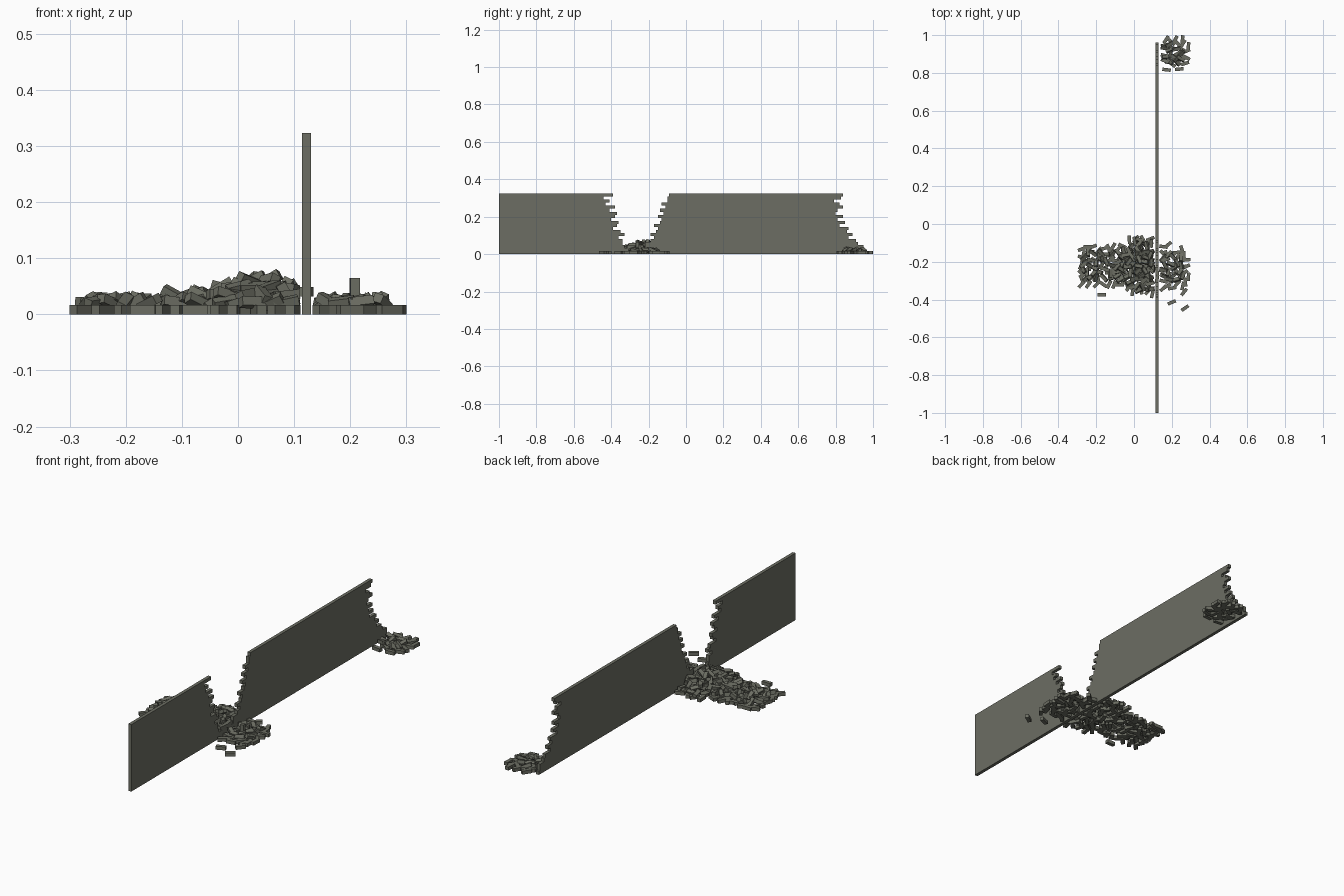
import bpy, bmesh, math, random
from mathutils import Matrix, Vector, Euler

if "Cube" in bpy.data.objects:
    bpy.data.objects.remove(bpy.data.objects["Cube"])

random.seed(7)
stone = bpy.data.materials.new("grey_green_stone")
stone.diffuse_color = (0.15, 0.155, 0.125, 1)
stone.use_nodes = True
stone.node_tree.nodes["Principled BSDF"].inputs["Base Color"].default_value = stone.diffuse_color

COURSE = 0.3235 / 20             # height of one brick course
X0, X1 = 0.114, 0.130            # wall faces
BRICK = (0.045, 0.018, 0.0165)


def finish(name, bm):
    bmesh.ops.recalc_face_normals(bm, faces=bm.faces)
    me = bpy.data.meshes.new(name)
    bm.to_mesh(me)
    bm.free()
    me.materials.append(stone)
    ob = bpy.data.objects.new(name, me)
    bpy.context.collection.objects.link(ob)


# Broken wall edges: y in hundredths for each course, bottom to top
gap_left = [-28, -30, -33, -34, -34, -36, -33, -35, -39, -37, -36, -40,
            -38, -37, -41, -38, -43, -41, -44, -39]
gap_right = [-28, -26, -22, -22, -19, -17, -19, -16, -15, -17, -14, -13,
             -15, -12, -14, -11, -13, -10, -10, -9]
far_end = [96, 95, 95, 92, 91, 87, 89, 86, 87, 82, 85, 81, 84, 80, 81,
           84, 82, 79, 83, 84]


def steps(edge, first=0):
    pts = []
    for i in range(first, 20):
        pts += [(edge[i] / 100, i * COURSE), (edge[i] / 100, (i + 1) * COURSE)]
    return pts


# Wall: one stepped profile extruded through its thickness
profile = [(-1, 0)] + steps(far_end) + steps(gap_right, 2)[::-1] \
    + steps(gap_left, 2) + [(-1, 20 * COURSE)]
clean = []
for p in profile:
    if not clean or (Vector(p) - Vector(clean[-1])).length > 1e-5:
        clean.append(p)
bm = bmesh.new()
face = bm.faces.new([bm.verts.new((X0, y, z)) for y, z in clean])
ext = bmesh.ops.extrude_face_region(bm, geom=[face])
bmesh.ops.translate(bm, vec=(X1 - X0, 0, 0),
                    verts=[v for v in ext["geom"] if isinstance(v, bmesh.types.BMVert)])
finish("broken_wall", bm)


def add_brick(bm, x, y, z, rot, lo, hi):
    """Adds a brick, pushed back inside the x limits and onto the ground."""
    m = Matrix.Translation((x, y, z)) @ rot.to_matrix().to_4x4() @ Matrix.Diagonal((*BRICK, 1))
    verts = bmesh.ops.create_cube(bm, size=1, matrix=m)["verts"]
    xs, ys, zs = zip(*(v.co for v in verts))
    d = Vector((max(0, lo - min(xs)) - max(0, max(xs) - hi),
                -max(0, max(ys) - 1), max(0, -min(zs))))
    bmesh.ops.translate(bm, vec=d, verts=verts)


def pile(name, count, lo, hi, centre, spread, height, extras=()):
    """Drops bricks one by one, each resting on those already below it."""
    bm = bmesh.new()
    placed = []
    for x, y, a in extras:
        add_brick(bm, x, y, BRICK[2] / 2, Euler((0, 0, a)), lo, hi)
        placed.append((x, y, BRICK[2] / 2))
    tries = 0
    while len(placed) < count and tries < 6000:
        tries += 1
        x = random.uniform(lo + 0.01, hi - 0.01)
        dy = max(-1, min(1, random.gauss(0, 0.5)))
        y = centre(x) + dy * spread(x)
        z = BRICK[2] / 2
        for px, py, pz in placed:
            if math.hypot(px - x, py - y) < 0.024:
                z = max(z, pz + 0.013)
        if z > height(x) * (1 - 0.6 * dy * dy) - 0.012 and z > 0.01:
            continue
        tilt = 0 if z < 0.01 else 0.55
        rot = Euler((random.uniform(-tilt, tilt), random.uniform(-tilt, tilt),
                     random.uniform(0, math.pi)))
        add_brick(bm, x, y, z, rot, lo, hi)
        placed.append((x, y, z))
    return bm


# Large rubble heap on the left of the gap
bm = pile("heap", 230, -0.30, 0.111,
          lambda x: -0.22, lambda x: 0.10 + 0.10 * (x + 0.1) * (x > -0.1) + 0.03 * (x > -0.03),
          lambda x: 0.046 + 0.030 * math.exp(-((x - 0.035) / 0.075) ** 2) - 0.02 * (x < -0.27),
          [(-0.245, -0.12, 0.0), (-0.17, -0.375, 0.0), (-0.28, -0.22, 1.2),
           (0.01, -0.08, 0.9), (-0.16, -0.13, 0.3)])
finish("rubble_left_of_gap", bm)

# Smaller heap on the right of the gap, with one brick on end
bm = pile("heap", 52, 0.133, 0.30,
          lambda x: -0.23, lambda x: 0.11 - 0.2 * max(0, x - 0.2),
          lambda x: 0.044 - 0.02 * (x > 0.26),
          [(0.288, -0.28, 1.5), (0.20, -0.415, 0.4), (0.27, -0.445, 0.6),
           (0.265, -0.36, 0.9), (0.18, -0.11, 0.7), (0.28, -0.19, 0.1)])
add_brick(bm, 0.208, -0.26, 0.042, Euler((0, math.pi / 2, 0.1)), 0.13, 0.3)
finish("rubble_right_of_gap", bm)

# Heap beside the broken far end
bm = pile("heap", 36, 0.14, 0.30,
          lambda x: 0.905, lambda x: 0.09 - 0.2 * max(0, x - 0.2),
          lambda x: 0.042 - 0.02 * (x > 0.25),
          [(0.288, 0.94, 1.5), (0.24, 0.82, 0.1), (0.27, 0.85, 0.3),
           (0.218, 0.979, 1.1), (0.17, 0.98, 1.0)])
finish("rubble_at_far_end", bm)

# Loose bricks lying on the low wall inside the gap
bm = bmesh.new()
for y, a in ((-0.29, 1.4), (-0.25, 1.7)):
    add_brick(bm, 0.122, y, 2 * COURSE + 0.008, Euler((0, 0, a)), 0.1, 0.15)
finish("gap_bricks", bm)
